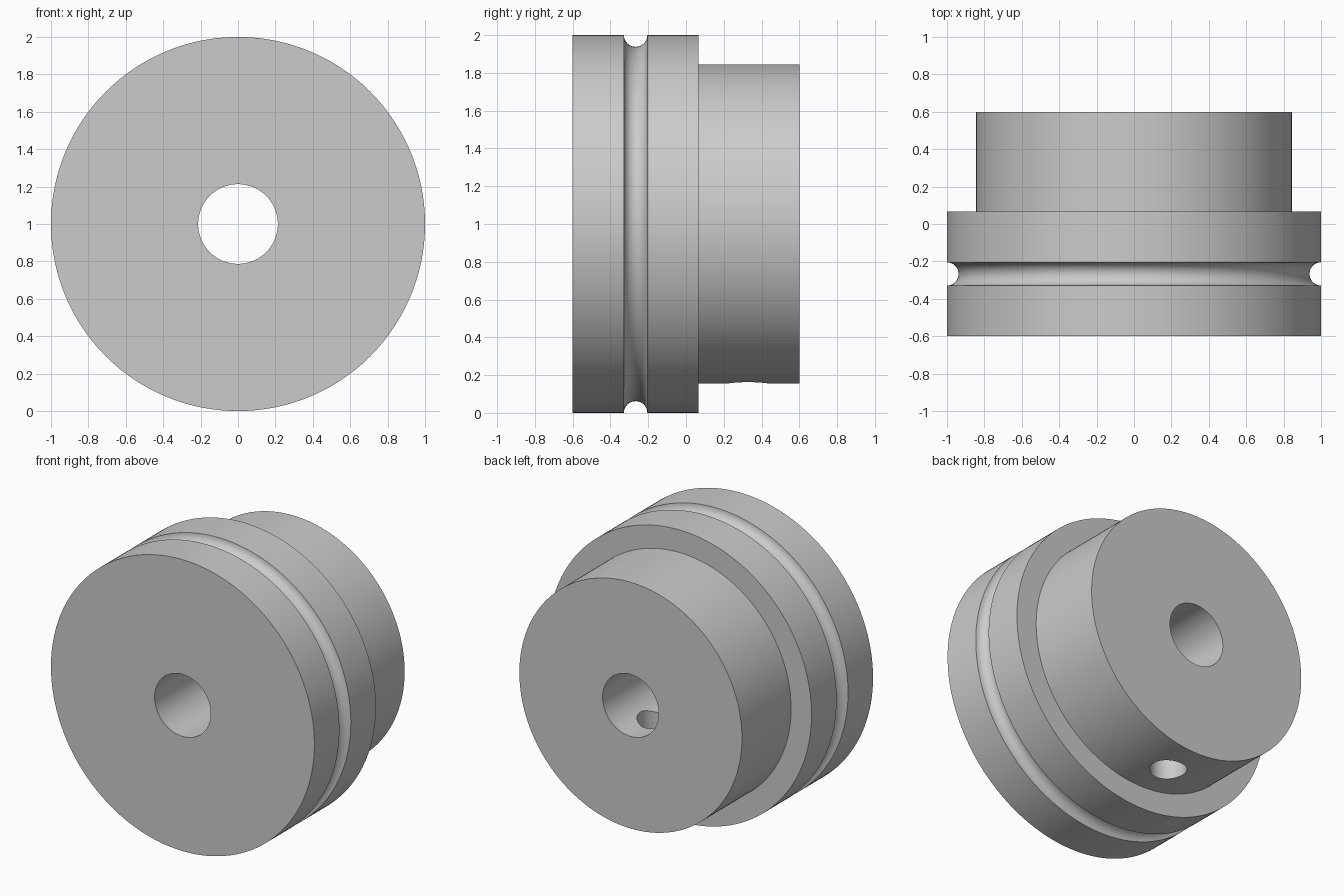
import bpy, bmesh, math
from mathutils import Vector, Matrix

cube = bpy.data.objects.get("Cube")
if cube:
    bpy.data.objects.remove(cube, do_unlink=True)

SEGMENTS = 192
RIM_R, HUB_R, BORE_R = 1.0, 0.845, 0.213
FRONT, STEP, BACK = -0.6, 0.067, 0.6
GROOVE_Y, GROOVE_R = -0.267, 0.062
SCREW_Y, SCREW_R = 0.33, 0.115

# Plain grey metal
grey = bpy.data.materials.new("plain_grey")
grey.use_nodes = True
colour = (0.6, 0.6, 0.6, 1)
grey.diffuse_color = colour
grey.node_tree.nodes["Principled BSDF"].inputs["Base Color"].default_value = colour


def make_object(name, bm):
    mesh = bpy.data.meshes.new(name)
    bmesh.ops.recalc_face_normals(bm, faces=bm.faces)
    bm.to_mesh(mesh)
    bm.free()
    mesh.materials.append(grey)
    obj = bpy.data.objects.new(name, mesh)
    bpy.context.collection.objects.link(obj)
    return obj


def lathe(name, profile):
    """Revolve a closed (radius, y) profile about the y axis."""
    bm = bmesh.new()
    verts = [bm.verts.new((r, y, 0)) for r, y in profile]
    edges = [bm.edges.new((v, verts[i - 1])) for i, v in enumerate(verts)]
    bmesh.ops.spin(bm, geom=verts + edges, cent=(0, 0, 0), axis=(0, 1, 0),
                   angle=2 * math.pi, steps=SEGMENTS)
    bmesh.ops.remove_doubles(bm, verts=bm.verts, dist=0.0001)
    bmesh.ops.translate(bm, verts=bm.verts, vec=(0, 0, RIM_R))
    return make_object(name, bm)


# Pulley: grooved rim, stepped hub and through bore in one turned profile
groove = []
for i in range(17):
    a = math.pi * i / 16
    groove.append((RIM_R - GROOVE_R * math.sin(a), GROOVE_Y - GROOVE_R * math.cos(a)))
pulley = lathe("pulley", [(BORE_R, FRONT), (RIM_R, FRONT)] + groove +
               [(RIM_R, STEP), (HUB_R, STEP), (HUB_R, BACK), (BORE_R, BACK)])

# Set screw hole, drilled from below the hub into the bore
bm = bmesh.new()
bmesh.ops.create_cone(bm, cap_ends=True, segments=64, radius1=SCREW_R, radius2=SCREW_R,
                      depth=RIM_R, matrix=Matrix.Translation((0, SCREW_Y, RIM_R / 2)))
drill = make_object("screw_hole_cutter", bm)
drill.hide_render = True

cut = pulley.modifiers.new("screw_hole", 'BOOLEAN')
cut.operation = 'DIFFERENCE'
cut.solver = 'EXACT'
cut.object = drill
bpy.ops.object.select_all(action='DESELECT')
pulley.select_set(True)
bpy.context.view_layer.objects.active = pulley
bpy.ops.object.modifier_apply(modifier=cut.name)
bpy.data.objects.remove(drill, do_unlink=True)

# Smooth round walls with crisp edges
bpy.ops.object.shade_smooth_by_angle(angle=math.radians(30))
